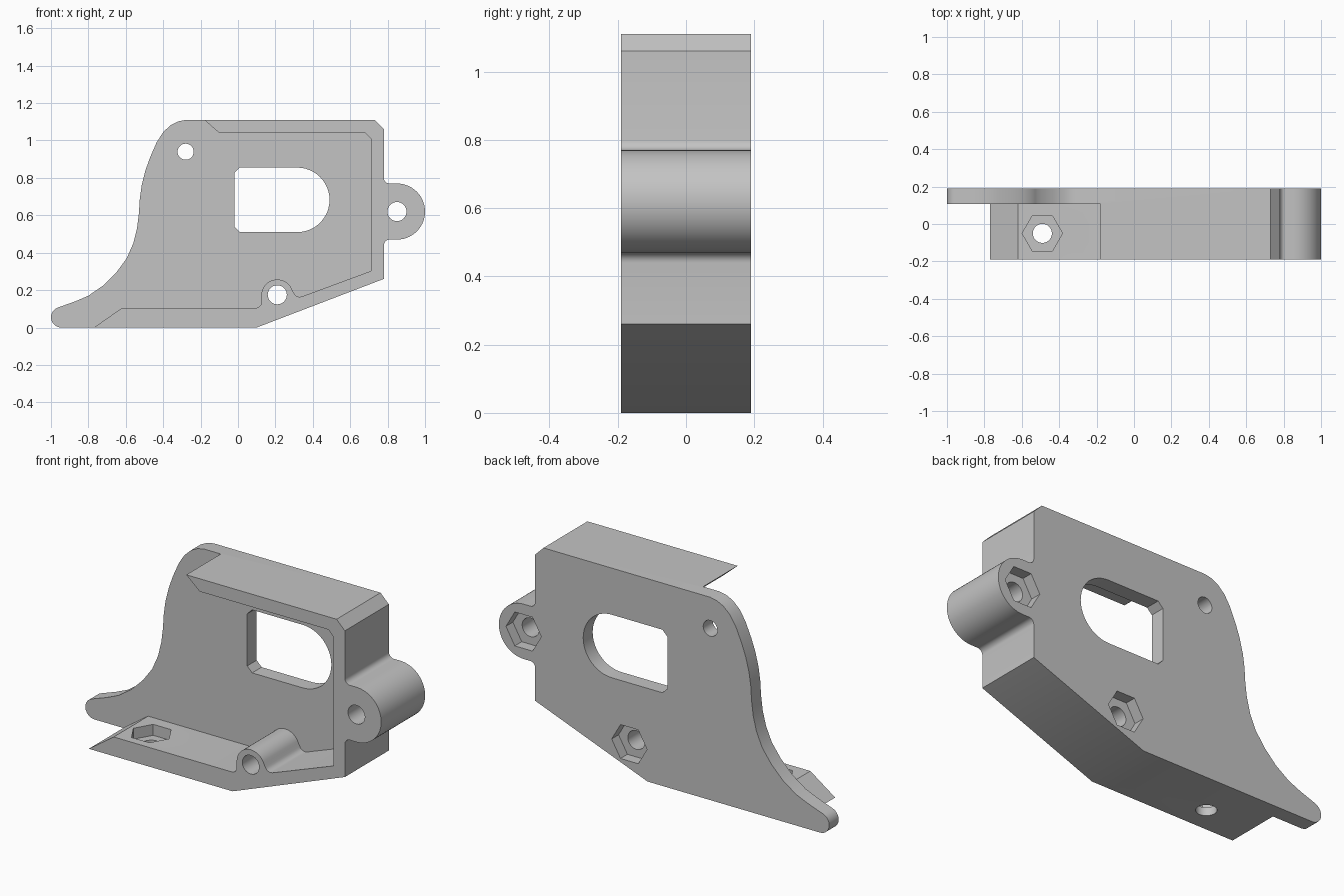
import bpy, bmesh
from math import cos, sin, radians

cube = bpy.data.objects.get("Cube")
if cube:
    bpy.data.objects.remove(cube, do_unlink=True)

grey = bpy.data.materials.new("plain grey")
grey.use_nodes = True
GREY = (0.55, 0.55, 0.55, 1)
grey.diffuse_color = GREY
grey.node_tree.nodes["Principled BSDF"].inputs["Base Color"].default_value = GREY


def arc(cx, cz, r, start, end, n=16):
    angles = [radians(start + (end - start) * i / n) for i in range(n + 1)]
    return [(cx + r * cos(a), cz + r * sin(a)) for a in angles]


def prism(name, pts, a, b, upright=False):
    """Extrude an outline along y, or along z when upright."""
    def place(p, d):
        return (p[0], p[1], d) if upright else (p[0], d, p[1])
    bm = bmesh.new()
    low = [bm.verts.new(place(p, a)) for p in pts]
    high = [bm.verts.new(place(p, b)) for p in pts]
    bm.faces.new(low)
    bm.faces.new(high)
    for i in range(len(pts)):
        j = (i + 1) % len(pts)
        bm.faces.new((low[i], low[j], high[j], high[i]))
    bmesh.ops.recalc_face_normals(bm, faces=bm.faces)
    mesh = bpy.data.meshes.new(name)
    bm.to_mesh(mesh)
    bm.free()
    mesh.materials.append(grey)
    obj = bpy.data.objects.new(name, mesh)
    bpy.context.collection.objects.link(obj)
    return obj


def combine(target, tool, operation):
    """Apply a boolean and drop the tool."""
    tool.hide_render = True
    mod = target.modifiers.new("boolean", 'BOOLEAN')
    mod.operation, mod.solver, mod.object = operation, 'EXACT', tool
    bpy.context.view_layer.objects.active = target
    bpy.ops.object.modifier_apply(modifier=mod.name)
    bpy.data.objects.remove(tool, do_unlink=True)


def cut_round(x, v, r, a, b, upright=False, n=32):
    pts = arc(x, v, r, 0, 360, n)[:-1]
    combine(body, prism("cutter", pts, a, b, upright), 'DIFFERENCE')


FRONT, STEP, BACK = -0.19, 0.108, 0.19

# Shared outer edge: sloped base, screw lug with fillets, chamfered top corner
lug_edge = [(0.10, 0), (0.78, 0.26)]
lug_edge += arc(0.81, 0.44, 0.03, 180, 90, 6)
lug_edge += arc(0.85, 0.62, 0.15, -90, 90, 28)
lug_edge += arc(0.81, 0.80, 0.03, 270, 180, 6)
lug_edge += [(0.78, 1.06), (0.73, 1.11)]

# Back plate with swept tail
tail = [(-0.28, 1.11), (-0.32, 1.102), (-0.36, 1.082), (-0.40, 1.045),
        (-0.435, 0.99), (-0.47, 0.91), (-0.495, 0.84), (-0.515, 0.76),
        (-0.525, 0.69), (-0.53, 0.61), (-0.54, 0.53), (-0.56, 0.45),
        (-0.595, 0.37), (-0.65, 0.295), (-0.72, 0.225), (-0.80, 0.17),
        (-0.87, 0.14), (-0.96, 0.108)]
tip = arc(-0.945, 0.055, 0.055, 120, 270, 10)
body = prism("bracket_body", lug_edge + tail + tip, STEP, BACK)

# Rim wall, its inner edge carrying the lower screw boss
rim = lug_edge + [(-0.18, 1.11), (-0.10, 1.04), (0.68, 1.04), (0.71, 1.01),
                  (0.71, 0.302), (0.345, 0.167)]
rim += arc(0.33, 0.198, 0.034, 290, 200, 6)
rim += arc(0.21, 0.172, 0.085, 20, 180, 18)
rim += arc(0.095, 0.135, 0.03, 0, -90, 6)
rim += [(-0.62, 0.105), (-0.77, 0)]
combine(body, prism("rim_wall", rim, FRONT, STEP), 'UNION')

# Window, round on one end and chamfered on the other
window = [(0.01, 0.855), (-0.02, 0.825), (-0.02, 0.54), (0.01, 0.51)]
window += arc(0.317, 0.6825, 0.1725, -90, 90, 24)
combine(body, prism("cutter", window, 0, 0.3), 'DIFFERENCE')

# Screw holes, and hexagonal nut pockets in the back
cut_round(-0.28, 0.94, 0.043, 0, 0.3)
for x, z in ((0.85, 0.62), (0.21, 0.175)):
    cut_round(x, z, 0.051, -0.3, 0.3)
    cut_round(x, z, 0.107, BACK - 0.06, 0.3, n=6)

# Base screw hole with nut pocket on the inner floor
cut_round(-0.49, -0.05, 0.051, -0.1, 0.2, upright=True)
cut_round(-0.49, -0.05, 0.108, 0.045, 0.2, upright=True, n=6)

# Merge flat seams and shade
bm = bmesh.new()
bm.from_mesh(body.data)
bmesh.ops.remove_doubles(bm, verts=bm.verts, dist=0.0001)
bmesh.ops.dissolve_limit(bm, angle_limit=radians(0.5), verts=bm.verts, edges=bm.edges)
bm.to_mesh(body.data)
bm.free()
bpy.ops.object.select_all(action='DESELECT')
body.select_set(True)
bpy.context.view_layer.objects.active = body
bpy.ops.object.shade_smooth_by_angle(angle=radians(30))
